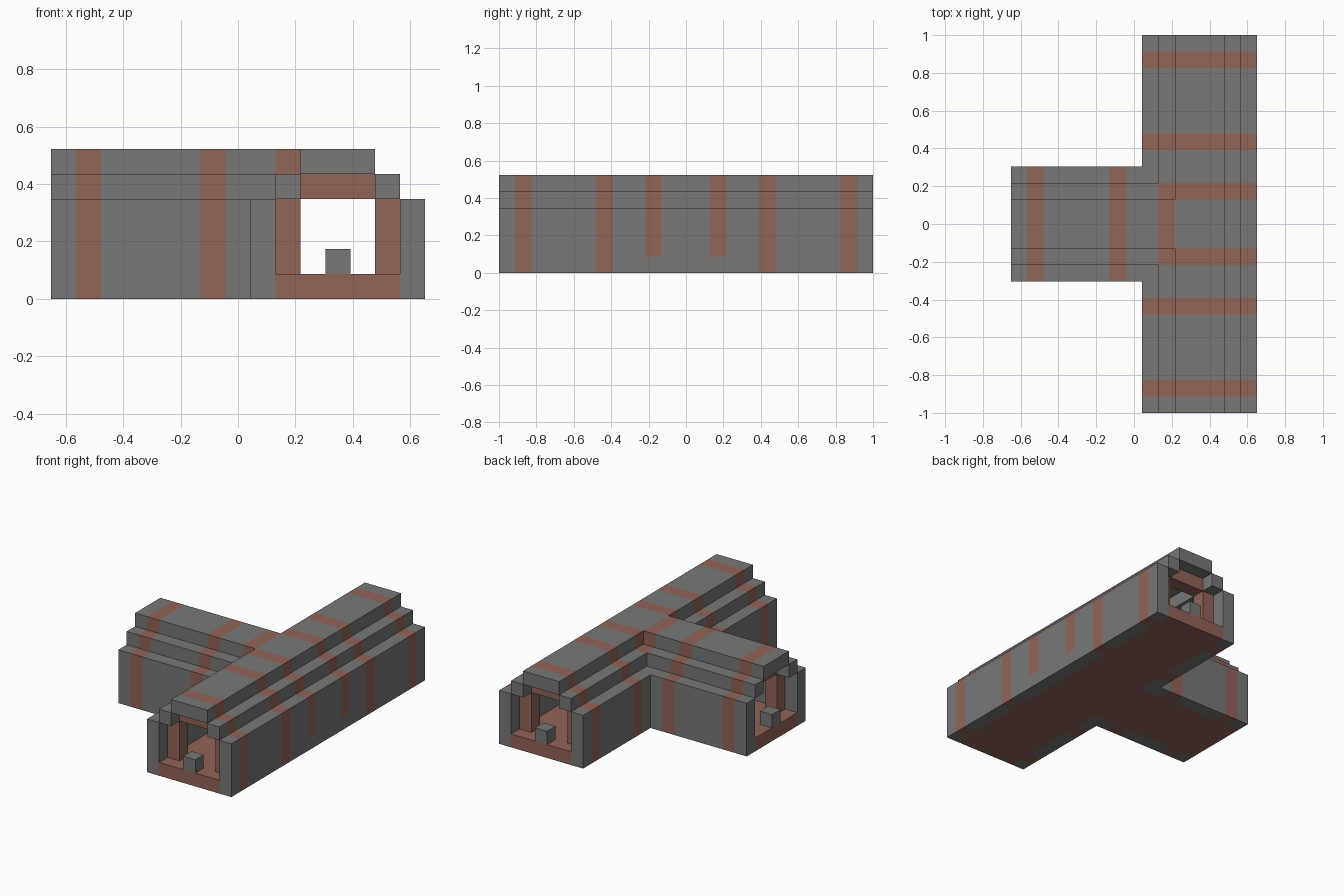
import bpy, bmesh, math
from mathutils import Vector

U = 2 / 23          # edge length of one building block
AXIS = 4            # block column on which the long passage is centred

old = bpy.data.objects.get("Cube")
if old:
    bpy.data.objects.remove(old, do_unlink=True)


def material(name, rgb):
    mat = bpy.data.materials.new(name)
    mat.use_nodes = True
    mat.diffuse_color = (*rgb, 1)
    mat.node_tree.nodes["Principled BSDF"].inputs["Base Color"].default_value = (*rgb, 1)
    return mat


stone = material("grey stone", (0.188, 0.185, 0.180))
brick = material("red brown brick", (0.285, 0.125, 0.094))


# Cross-section of a passage: a is the distance from its axis, k the level
def is_shell(a, k):
    a = abs(a)
    return (a == 3 and k <= 3) or (a == 2 and k == 4) or (a <= 1 and k == 5)


def is_lining(a, k):
    a = abs(a)
    return (a == 2 and 1 <= k <= 3) or (a <= 1 and k == 4)


def is_hollow(a, k):
    a = abs(a)
    return (a <= 2 and 1 <= k <= 3) or (a <= 1 and k == 4)


def long_passage(rule, rows=range(-11, 12), span=range(-3, 4)):
    return {(AXIS + a, y, k) for y in rows for a in span for k in range(6) if rule(a, k)}


def side_passage(rule, columns=range(-7, AXIS + 1), span=range(-3, 4)):
    return {(x, b, k) for x in columns for b in span for k in range(6) if rule(b, k)}


def is_floor(a, k):
    return abs(a) <= 2 and k == 0


def is_rib(a, k):
    return is_shell(a, k) or is_lining(a, k)


def is_raised_rib(a, k):
    return k > 0 and is_rib(a, k)


# Full arches along both passages
arches = long_passage(is_rib, (-10, -5, 5, 10)) | side_passage(is_rib, (-6, -1))
# Arches framing the crossing
crossing = long_passage(is_raised_rib, (-2, 2), range(-2, 4))
crossing |= side_passage(is_raised_rib, (AXIS - 2,), range(-2, 3))
# Paving and stepped outer walls
paving = long_passage(is_floor) | side_passage(is_floor)
hollow = long_passage(is_hollow) | side_passage(is_hollow)
walls = long_passage(is_shell) | side_passage(is_shell)
walls -= hollow | paving | arches | crossing
# A single post at each entrance
posts = {(AXIS, -11, 1), (AXIS, 11, 1), (-7, 0, 1)}

parts = [
    ("outer_walls", walls, stone),
    ("entrance_posts", posts, stone),
    ("floor", paving, brick),
    ("passage_arches", arches - paving, brick),
    ("crossing_arches", crossing - paving - arches, brick),
]
solid = set().union(*(cells for _, cells, _ in parts))


def build(name, cells, mat):
    """Skin the blocks of one part, leaving out faces buried against other blocks."""
    bm = bmesh.new()
    for cell in sorted(cells):
        centre = Vector((cell[0], cell[1], cell[2] + 0.5))
        for axis in range(3):
            for sign in (-1, 1):
                n = Vector((0, 0, 0))
                n[axis] = sign
                if tuple(c + int(d) for c, d in zip(cell, n)) in solid:
                    continue
                s = Vector((0, 0, 0))
                s[(axis + 1) % 3] = 1
                t = n.cross(s)
                corners = ((-1, -1), (1, -1), (1, 1), (-1, 1))
                bm.faces.new([bm.verts.new((centre + (n + s * p + t * q) / 2) * U)
                              for p, q in corners])
    bmesh.ops.remove_doubles(bm, verts=bm.verts[:], dist=U / 100)
    bmesh.ops.dissolve_limit(bm, angle_limit=math.radians(1),
                             verts=bm.verts[:], edges=bm.edges[:])
    mesh = bpy.data.meshes.new(name)
    bm.to_mesh(mesh)
    bm.free()
    mesh.materials.append(mat)
    bpy.context.collection.objects.link(bpy.data.objects.new(name, mesh))


for part in parts:
    build(*part)
